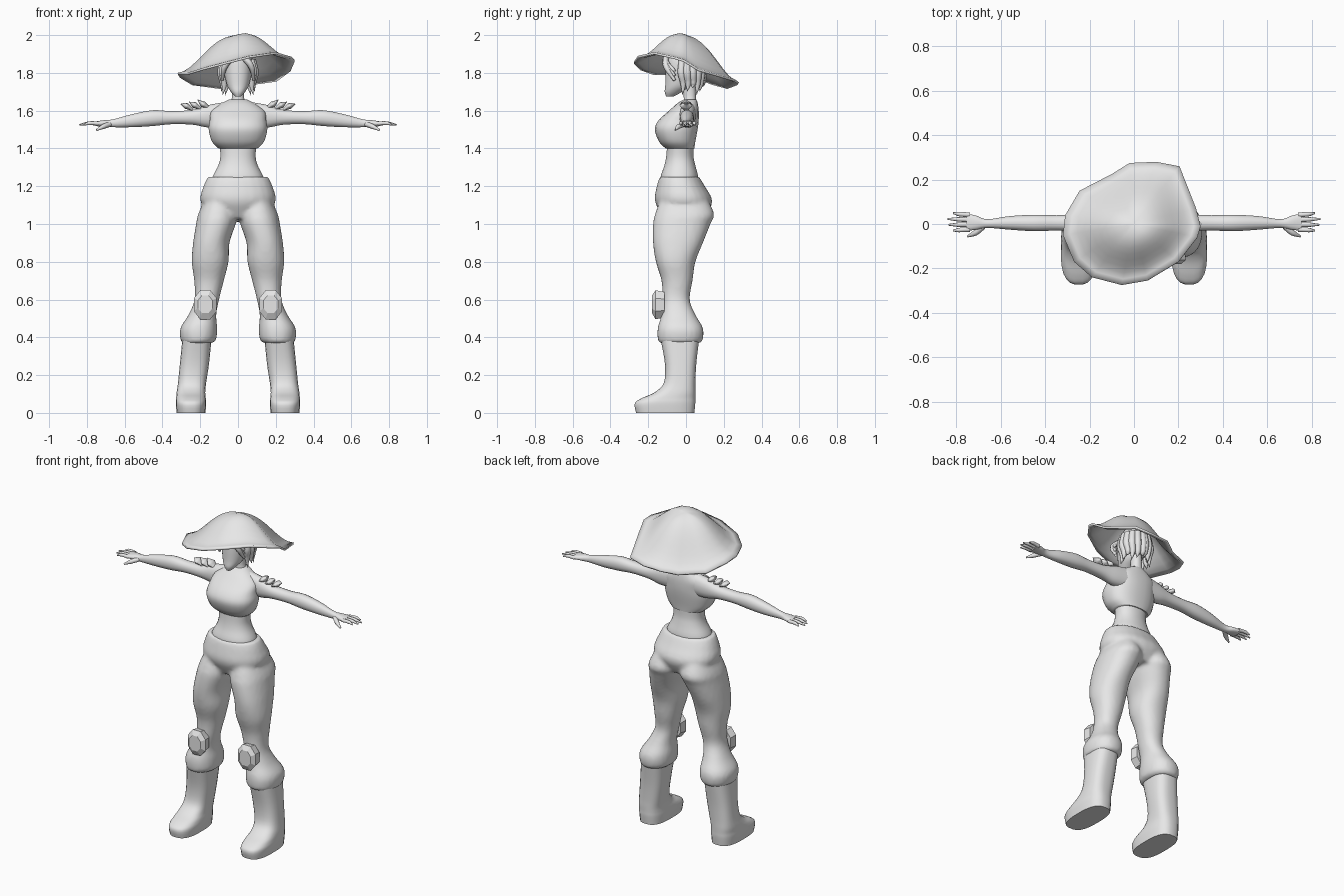
import bpy
import bmesh
import math
from mathutils import Vector

cube = bpy.data.objects.get("Cube")
if cube:
    bpy.data.objects.remove(cube, do_unlink=True)

clay = bpy.data.materials.new("pale_grey")
clay.use_nodes = True
clay.diffuse_color = (0.8, 0.8, 0.8, 1)
clay.node_tree.nodes["Principled BSDF"].inputs["Base Color"].default_value = (0.8, 0.8, 0.8, 1)

SIDES = (("left", 1), ("right", -1))


def finish(name, bm, smooth=True, angle=50):
    """Turn a bmesh into a named, shaded object."""
    bmesh.ops.recalc_face_normals(bm, faces=bm.faces)
    mesh = bpy.data.meshes.new(name)
    bm.to_mesh(mesh)
    bm.free()
    mesh.materials.append(clay)
    obj = bpy.data.objects.new(name, mesh)
    bpy.context.collection.objects.link(obj)
    if smooth:
        bpy.ops.object.select_all(action="DESELECT")
        obj.select_set(True)
        bpy.context.view_layer.objects.active = obj
        bpy.ops.object.shade_smooth_by_angle(angle=math.radians(angle))
    return obj


def catmull(rows, steps):
    """Fill in smooth rows between the given ones."""
    rows = [Vector(r) for r in rows]
    result = []
    for i in range(len(rows) - 1):
        a, b, c = rows[max(i - 1, 0)], rows[i], rows[i + 1]
        d = rows[min(i + 2, len(rows) - 1)]
        for s in range(steps):
            t = s / steps
            result.append(b + (c - a) * (t / 2)
                          + (a * 2 - b * 5 + c * 4 - d) * (t * t / 2)
                          + (b * 3 - a - c * 3 + d) * (t ** 3 / 2))
    return result + [rows[-1]]


def power(value, p):
    return math.copysign(abs(value) ** (2 / p), value)


def loft(bm, rows, axis="z", side=1, count=24, p=2.2, steps=4):
    """Skin rounded rings; a row is position, low and high of both cross axes."""
    rings = []
    for pos, a0, a1, b0, b1 in catmull(rows, steps):
        ring = []
        for k in range(count):
            angle = math.tau * (k + 0.5) / count
            a = (a0 + a1) / 2 + (a1 - a0) / 2 * power(math.cos(angle), p)
            b = (b0 + b1) / 2 + (b1 - b0) / 2 * power(math.sin(angle), p)
            x, y, z = {"z": (a, b, pos), "x": (pos, a, b), "y": (a, pos, b)}[axis]
            ring.append(bm.verts.new((x * side, y, z)))
        rings.append(ring)
    for low, high in zip(rings, rings[1:]):
        for k in range(count):
            n = (k + 1) % count
            bm.faces.new((low[k], low[n], high[n], high[k]))
    bm.faces.new(rings[0])
    bm.faces.new(rings[-1])


def lofted(name, rows, smooth=True, **options):
    bm = bmesh.new()
    loft(bm, rows, **options)
    return finish(name, bm, smooth)


def wide(z, half, y0, y1):
    """A row that is symmetric across the body."""
    return (z, -half, half, y0, y1)


def strand(name, points, radii, depth):
    """Tapering tube through a few points."""
    curve = bpy.data.curves.new(name, "CURVE")
    curve.dimensions = "3D"
    curve.bevel_depth = depth
    curve.bevel_resolution = 2
    curve.resolution_u = 5
    spline = curve.splines.new("BEZIER")
    spline.bezier_points.add(len(points) - 1)
    for bp, co, r in zip(spline.bezier_points, points, radii):
        bp.co = co
        bp.radius = r
        bp.handle_left_type = bp.handle_right_type = "AUTO"
    curve.materials.append(clay)
    obj = bpy.data.objects.new(name, curve)
    bpy.context.collection.objects.link(obj)
    return obj


# Trousers: hips and both legs fused into one skin
bm = bmesh.new()
loft(bm, [wide(1.25, .16, -.14, .07), wide(1.2, .183, -.155, .1),
          wide(1.12, .2, -.165, .14), wide(1.03, .14, -.12, .1)])
leg = [(1.12, .02, .18, -.14, .12), (1.05, .005, .212, -.165, .15),
       (1, .012, .222, -.175, .13), (.9, .045, .238, -.175, .09),
       (.8, .05, .245, -.16, .05), (.7, .075, .232, -.13, .035),
       (.6, .1, .23, -.125, .02), (.52, .115, .262, -.13, .05),
       (.45, .11, .305, -.15, .09), (.39, .115, .305, -.15, .09),
       (.37, .135, .295, -.14, .075)]
for label, side in SIDES:
    loft(bm, leg, side=side)
trousers = finish("trousers", bm)
remesh = trousers.modifiers.new("fuse", "REMESH")
remesh.mode = "VOXEL"
remesh.voxel_size = 0.012
remesh.use_smooth_shade = True
soften = trousers.modifiers.new("soften", "SMOOTH")
soften.iterations = 4

# Bare waist, cropped top and neck
lofted("waist", [wide(1.2, .14, -.13, .06), wide(1.25, .135, -.135, .065),
                 wide(1.31, .105, -.115, .05), wide(1.36, .094, -.105, .04),
                 wide(1.43, .1, -.1, .04)])
lofted("cropped_top", [wide(1.4, .104, -.108, .045), wide(1.435, .138, -.143, .05),
                       wide(1.5, .156, -.166, .062), wide(1.55, .15, -.145, .068),
                       wide(1.6, .14, -.09, .068), wide(1.64, .085, -.045, .062),
                       wide(1.66, .045, -.01, .055)], p=2.4)
lofted("neck", [wide(1.62, .06, -.03, .06), wide(1.66, .034, -.012, .054),
                wide(1.76, .03, -.02, .05)])

# Head with a narrow chin
lofted("head", [wide(1.675, .015, -.105, -.065), wide(1.7, .038, -.113, -.02),
                wide(1.74, .06, -.11, .035), wide(1.82, .074, -.108, .07),
                wide(1.88, .072, -.1, .075), wide(1.93, .045, -.06, .05)])

# Hair cap, hanging locks and a parted fringe
bm = bmesh.new()
bmesh.ops.create_uvsphere(bm, u_segments=20, v_segments=12, radius=0.09)
for v in bm.verts:
    v.co = (v.co.x, v.co.y * 0.85 + 0.02, v.co.z + 1.83)
finish("hair_cap", bm)
for label, side in SIDES:
    for i in range(6):
        angle = math.radians(-25 + i * 22)
        cx, cy = math.cos(angle) * side, math.sin(angle)
        tip = 1.68 + 0.02 * (i % 3)
        strand(f"{label}_hair_lock_{i}",
               [(cx * .075, cy * .07 + .01, 1.87), (cx * .088, cy * .08 + .01, 1.8),
                (cx * .08, cy * .07 + .015, 1.74), (cx * .09, cy * .07 + .01, tip)],
               (1, 1.1, .8, 0), 0.02)
    for i in range(3):
        strand(f"{label}_fringe_{i}",
               [(.01 * side, -.095, 1.9), (side * (.045 + .01 * i), -.108, 1.865 - .01 * i),
                (side * .084, -.06, 1.81 - .025 * i)], (.8, 1, .5), 0.016)

# Floppy hat: uneven brim blended up to a domed crown
brim = [(.1, .28, 1.75), (-.02, .275, 1.745), (-.1, .225, 1.725), (-.245, .15, 1.745),
        (-.31, .04, 1.785), (-.32, -.05, 1.8), (-.27, -.17, 1.8), (-.19, -.24, 1.825),
        (-.055, -.275, 1.86), (.06, -.255, 1.89), (.2, -.17, 1.91), (.285, -.06, 1.885),
        (.3, -.01, 1.87), (.28, .07, 1.82), (.205, .26, 1.765)]
centre = Vector((0, 0, 1.82))
bm = bmesh.new()
apex = bm.verts.new(centre + Vector((0, 0, .18)))
inner = None
for t in [step / 10 for step in range(1, 11)]:
    rise = 0.18 * (0.5 + 0.5 * math.cos(math.pi * t ** 1.25))
    ring = [bm.verts.new(centre.lerp(Vector(q), t) + Vector((0, 0, rise))) for q in brim]
    for k in range(len(ring)):
        n = (k + 1) % len(ring)
        bm.faces.new((inner[k], ring[k], ring[n], inner[n]) if inner
                     else (apex, ring[k], ring[n]))
    inner = ring
hat = finish("floppy_hat", bm, angle=80)
shell = hat.modifiers.new("thickness", "SOLIDIFY")
shell.thickness = 0.012

for label, side in SIDES:
    # Arm and palm
    lofted(f"{label}_arm", [(.08, -.03, .055, 1.51, 1.645), (.16, -.035, .05, 1.51, 1.63),
                            (.24, -.033, .043, 1.525, 1.605), (.35, -.03, .04, 1.528, 1.598),
                            (.45, -.033, .042, 1.518, 1.603), (.56, -.026, .036, 1.512, 1.582),
                            (.66, -.018, .022, 1.512, 1.555), (.71, -.026, .038, 1.515, 1.55),
                            (.755, -.032, .048, 1.518, 1.543)], axis="x", side=side, count=16)
    # Fingers and thumb
    for i, reach in enumerate((.815, .836, .84, .815)):
        y = -.025 + .022 * i
        strand(f"{label}_finger_{i}",
               [(side * .74, y, 1.532), (side * .79, y * 1.1, 1.533),
                (side * reach, y * 1.2, 1.525)], (1.1, 1, .4), 0.01)
    strand(f"{label}_thumb", [(side * .68, -.01, 1.528), (side * .715, -.04, 1.515),
                              (side * .75, -.056, 1.497)], (1.2, 1.1, .4), 0.012)
    # Leaf-like shoulder spikes
    for i in range(3):
        x, z = .15 + .045 * i, 1.612 - .004 * i
        spike = strand(f"{label}_shoulder_spike_{i}",
                       [(side * x, 0, z), (side * (x + .035), 0, z + .022),
                        (side * (x + .066), 0, z + .048 - .008 * i)], (.4, 1, 0), 0.017)
        spike.scale.y = 2
    # Faceted knee pad
    lofted(f"{label}_knee_pad", [(-.18, .132, .215, .525, .625), (-.162, .108, .238, .49, .655),
                                 (-.115, .115, .232, .5, .645)], smooth=False,
           axis="y", side=side, count=8, steps=1)
    # Boot with a blunt toe
    lofted(f"{label}_boot", [(0, .172, .325, -.265, .045), (.05, .168, .33, -.272, .05),
                             (.078, .17, .328, -.235, .05), (.11, .173, .325, -.165, .05),
                             (.16, .168, .318, -.118, .05), (.26, .153, .308, -.112, .055),
                             (.39, .14, .295, -.135, .07)], side=side, p=2.8)
